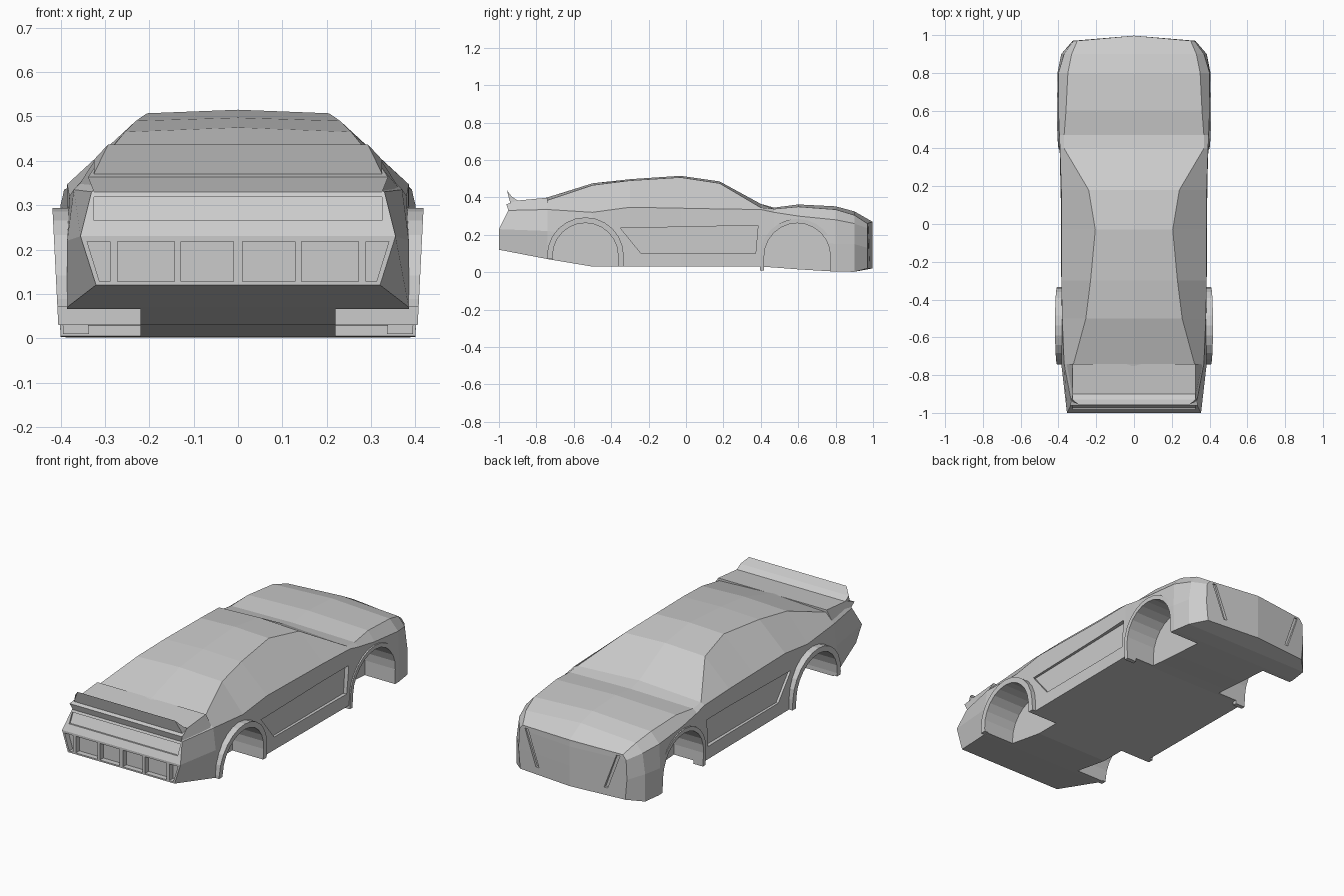
import bpy, bmesh
from math import sin, cos, pi
from mathutils import Vector

if "Cube" in bpy.data.objects:
    bpy.data.objects.remove(bpy.data.objects["Cube"])


def make_object(name, bm):
    bmesh.ops.recalc_face_normals(bm, faces=bm.faces)
    mesh = bpy.data.meshes.new(name)
    bm.to_mesh(mesh)
    bm.free()
    ob = bpy.data.objects.new(name, mesh)
    bpy.context.collection.objects.link(ob)
    return ob


def extrude(name, pts, a, b, axis):
    """Extrude a 2D outline along x (points are y,z) or y (points are x,z)."""
    bm = bmesh.new()
    place = (lambda p, t: (t, p[0], p[1])) if axis == 'x' else (lambda p, t: (p[0], t, p[1]))
    lo = [bm.verts.new(place(p, a)) for p in pts]
    hi = [bm.verts.new(place(p, b)) for p in pts]
    n = len(pts)
    bm.faces.new(lo)
    bm.faces.new(hi[::-1])
    for i in range(n):
        j = (i + 1) % n
        bm.faces.new((lo[i], lo[j], hi[j], hi[i]))
    return make_object(name, bm)


def cut(target, cutter):
    mod = target.modifiers.new("cut", 'BOOLEAN')
    mod.operation = 'DIFFERENCE'
    mod.solver = 'EXACT'
    mod.object = cutter
    bpy.context.view_layer.objects.active = target
    bpy.ops.object.modifier_apply(modifier=mod.name)
    bpy.data.objects.remove(cutter)


def arc(cy, cz, r, n=12):
    return [(cy + r * cos(pi * i / n), cz + r * sin(pi * i / n)) for i in range(n + 1)]


# Body stations: y, centre top z, then (x, z) of roof edge, belt, side, sill
ROWS = [
    (-1.00, .345, .31, .34, .33, .33, .355, .23, .32, .12),
    (-0.74, .40, .32, .385, .37, .335, .385, .22, .385, .07),
    (-0.50, .475, .255, .465, .38, .32, .385, .20, .385, .03),
    (-0.30, .497, .23, .49, .385, .347, .385, .20, .385, .03),
    (-0.03, .515, .205, .507, .385, .342, .387, .20, .387, .03),
    (0.18, .485, .24, .475, .385, .338, .388, .20, .388, .03),
    (0.40, .365, .37, .345, .392, .335, .395, .20, .39, .03),
    (0.47, .345, .37, .338, .395, .32, .40, .20, .395, .025),
    (0.60, .362, .36, .35, .40, .30, .405, .18, .40, .015),
    (0.80, .352, .35, .335, .40, .28, .405, .15, .40, .003),
    (0.90, .325, .33, .305, .37, .26, .385, .15, .385, .002),
    (0.97, .27, .30, .26, .32, .235, .325, .13, .315, .02),
]


def build_body():
    bm = bmesh.new()
    rings = []
    for k, (y, zc, *p) in enumerate(ROWS):
        # tail leans forward above the lamp panel; nose swells at the centre
        yy = lambda z: y + (.05 if k == 0 and z > .3 else 0)
        bulge = .027 if k == len(ROWS) - 1 else 0
        half = [(p[i], p[i + 1]) for i in range(0, 8, 2)]
        right = [bm.verts.new((x, yy(z), z)) for x, z in half]
        left = [bm.verts.new((-x, yy(z), z)) for x, z in half]
        top = bm.verts.new((0, yy(zc) + bulge, zc))
        low = bm.verts.new((0, y + bulge, p[7]))
        rings.append([top] + right + [low] + left[::-1])
    for a, b in zip(rings, rings[1:]):
        for i in range(10):
            j = (i + 1) % 10
            bm.faces.new((a[i], a[j], b[j], b[i]))
    # end caps in strips with a centre column
    for ring, bulge in ((rings[0], 0), (rings[-1], .027)):
        mid = [ring[0]]
        for i in range(1, 5):
            c = ring[i].co
            mid.append(bm.verts.new((0, c.y + bulge, c.z)))
        mid.append(ring[5])
        for side in (ring[:6], [ring[0]] + ring[:4:-1]):
            bm.faces.new((mid[0], side[1], mid[1]))
            for i in range(1, 4):
                bm.faces.new((mid[i], side[i], side[i + 1], mid[i + 1]))
            bm.faces.new((mid[4], side[4], mid[5]))
    return make_object("car_body", bm)


body = build_body()

# Wheel wells, arch flares and recessed side panels on both sides
# centre y, centre z, inner r, outer r, flare x, front leg z, rear leg z
ARCHES = {"rear": (-.538, .088, .175, .205, .418, .03, .07),
          "front": (.595, .085, .177, .20, .408, .02, .01)}
for s, side in ((1, "right"), (-1, "left")):
    for end, (cy, cz, ri, ro, fx, zf, zr) in ARCHES.items():
        well = [(cy + ri, -.1)] + arc(cy, cz, ri) + [(cy - ri, -.1)]
        cut(body, extrude("well_cutter", well, s * .22, s * .5, 'x'))
        ring = ([(cy + ro, zf)] + arc(cy, cz, ro) + [(cy - ro, zr), (cy - ri, zr)]
                + arc(cy, cz, ri)[::-1] + [(cy + ri, zf)])
        flare = extrude(f"{end}_{side}_arch_flare", ring, s * .35, s * fx, 'x')
        for v in flare.data.vertices:      # flare leans in towards the ground
            v.co.x -= s * (.29 - v.co.z) * .05
    panel = [(-.35, .235), (-.24, .10), (.372, .10), (.385, .25)]
    cut(body, extrude("side_panel_cutter", panel, s * .372, s * .5, 'x'))

# Tail lamp recesses
for s in (1, -1):
    for x0, x1 in ((.01, .128), (.143, .272)):
        box = [(s * x0, .128), (s * x1, .128), (s * x1, .218), (s * x0, .218)]
        cut(body, extrude("lamp_cutter", box, -1.1, -.97, 'y'))
    outer = [(s * .288, .128), (s * .312, .128), (s * .34, .218), (s * .288, .218)]
    cut(body, extrude("lamp_cutter", outer, -1.1, -.97, 'y'))
    # diagonal slot beside the front panel
    slot = [(s * .265, .25), (s * .285, .25), (s * .215, .06), (s * .195, .06)]
    cut(body, extrude("nose_slot_cutter", slot, .965, 1.1, 'y'))
cut(body, extrude("plate_cutter", [(-1.1, .265), (-.973, .265), (-.946, .318), (-1.1, .318)],
                  -.325, .325, 'x'))

# Overhanging tail deck and upturned spoiler
deck = extrude("tail_deck", [(-.74, .337), (-.95, .330), (-.96, .363), (-.90, .383), (-.74, .398)],
               -.325, .325, 'x')
for v in deck.data.vertices:
    if .33 < v.co.z < .34 and v.co.y > -.8:
        v.co.x *= 1.12
    elif .36 < v.co.z < .37:
        v.co.x *= 1.04
spoiler = extrude("tail_spoiler", [(-.895, .380), (-.93, .402), (-.957, .437), (-.94, .370)],
                  -.325, .325, 'x')
for v in spoiler.data.vertices:
    if v.co.z > .42:
        v.co.x *= .9
